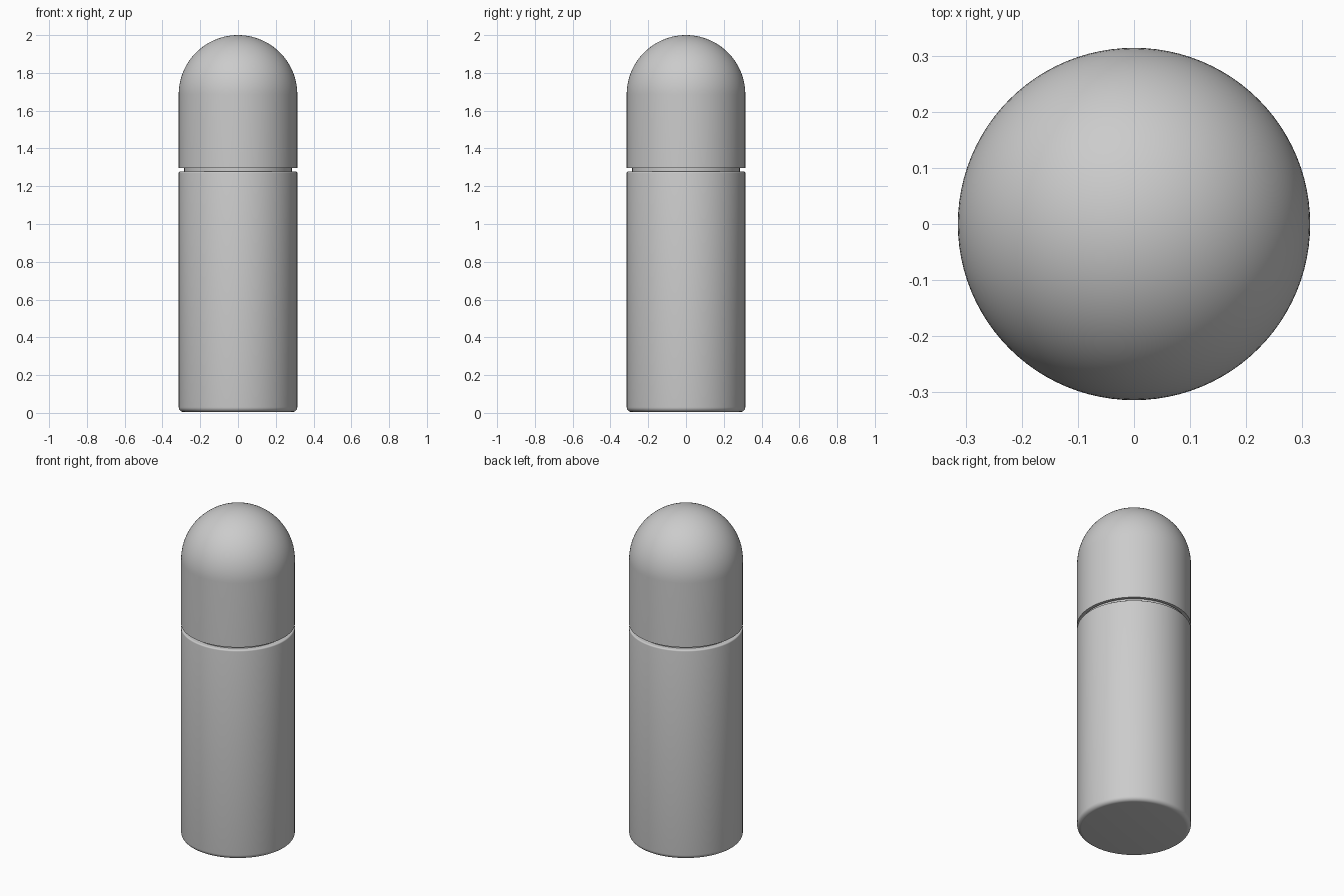
import bpy, bmesh, math

if "Cube" in bpy.data.objects:
    bpy.data.objects.remove(bpy.data.objects["Cube"])

SEG = 96
R = 0.314


def arc(cx, cz, r, a0, a1, n):
    """Points on an arc in the (radius, z) plane, angles in degrees."""
    return [(cx + r * math.cos(math.radians(a0 + (a1 - a0) * i / n)),
             cz + r * math.sin(math.radians(a0 + (a1 - a0) * i / n)))
            for i in range(n + 1)]


def lathe(name, profile):
    """Spin a (radius, z) profile around z into a smooth object."""
    bm = bmesh.new()
    verts = [bm.verts.new((max(r, 0.0), 0, z)) for r, z in profile]
    edges = [bm.edges.new(p) for p in zip(verts, verts[1:])]
    bmesh.ops.spin(bm, geom=verts + edges, cent=(0, 0, 0), axis=(0, 0, 1),
                   angle=math.tau, steps=SEG, use_duplicate=False)
    bmesh.ops.remove_doubles(bm, verts=bm.verts, dist=1e-5)
    bmesh.ops.recalc_face_normals(bm, faces=bm.faces)
    mesh = bpy.data.meshes.new(name)
    bm.to_mesh(mesh)
    bm.free()
    ob = bpy.data.objects.new(name, mesh)
    bpy.context.collection.objects.link(ob)
    bpy.ops.object.select_all(action='DESELECT')
    ob.select_set(True)
    bpy.context.view_layer.objects.active = ob
    bpy.ops.object.shade_smooth_by_angle(angle=math.radians(35))
    return ob


# Bottle body: rounded foot, straight wall, softened shoulder, recessed neck
lathe("bottle_body",
      [(0, 0.005)]
      + arc(R - 0.025, 0.03, 0.025, -90, 0, 6)
      + arc(R - 0.008, 1.27, 0.008, 0, 90, 4)
      + [(0.285, 1.278), (0.285, 1.40), (0.24, 1.42), (0, 1.42)])

# Roller ball held in the neck, hidden under the cap
lathe("roller_ball", arc(0, 1.42, 0.23, -90, 90, 32))

# Domed cap: hollow shell with a hemispherical top
top = 2.0 - R
lathe("cap",
      [(0.295, 1.296), (R, 1.296)]
      + arc(0, top, R, 0, 90, 28)
      + arc(0, top, 0.295, 90, 0, 28)
      + [(0.295, 1.296)])
